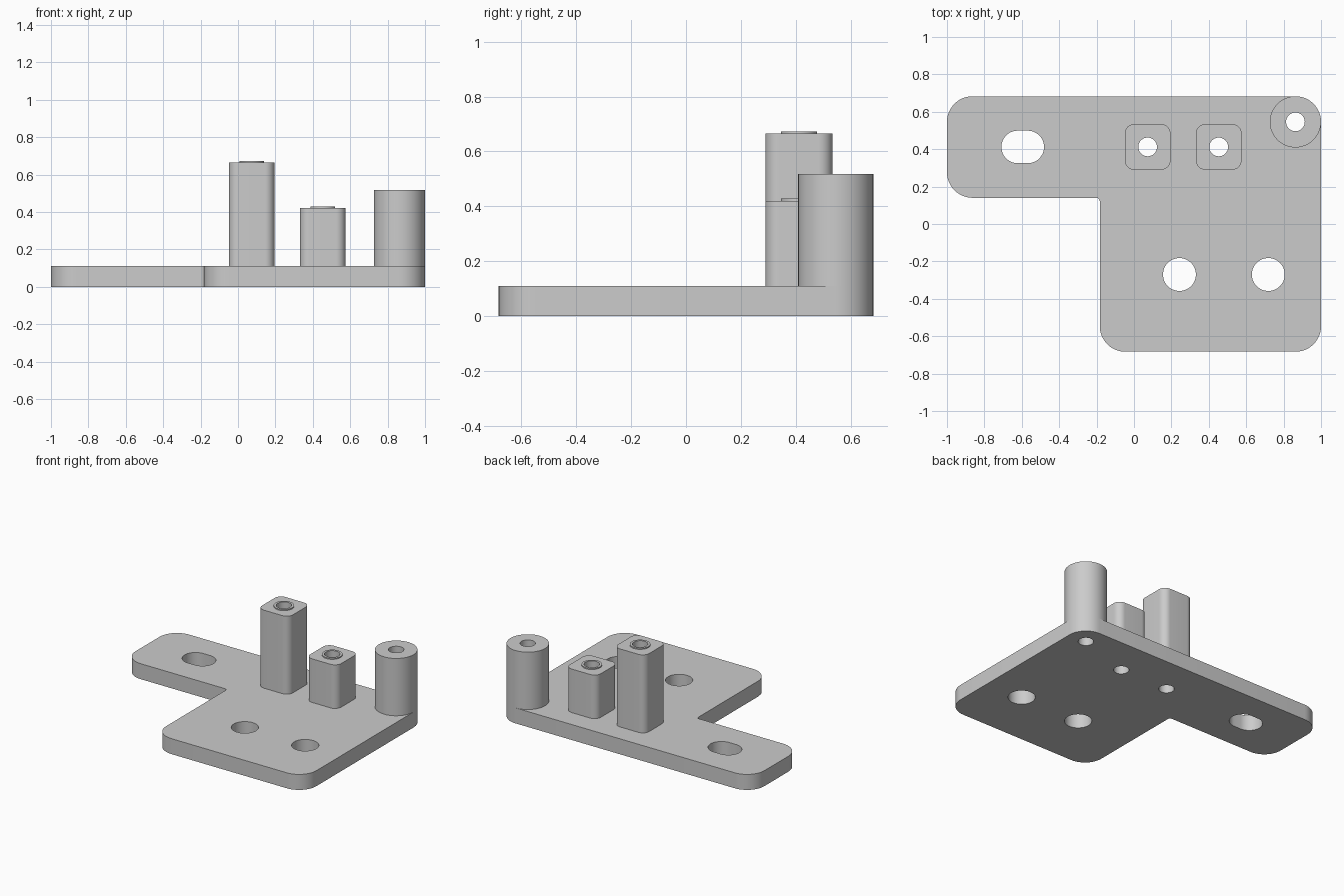
import bpy
import bmesh
import math
from mathutils import Vector

cube = bpy.data.objects.get("Cube")
if cube:
    bpy.data.objects.remove(cube, do_unlink=True)

# One plain grey for the whole bracket
grey = bpy.data.materials.new("plain grey")
grey.use_nodes = True
colour = (0.6, 0.6, 0.6, 1)
grey.diffuse_color = colour
grey.node_tree.nodes["Principled BSDF"].inputs["Base Color"].default_value = colour


def fillet(corners, steps=12):
    """Round the right-angled corners (x, y, radius) of an outline."""
    points = []
    for i, (x, y, r) in enumerate(corners):
        here = Vector((x, y))
        back = (Vector(corners[i - 1][:2]) - here).normalized()
        ahead = (Vector(corners[(i + 1) % len(corners)][:2]) - here).normalized()
        centre = here + (back + ahead) * r
        for k in range(steps + 1):
            t = math.pi / 2 * k / steps
            points.append(centre - (ahead * math.cos(t) + back * math.sin(t)) * r)
    return points


def rounded_box(x, y, half_x, half_y, r):
    return fillet([(x + sx * half_x, y + sy * half_y, r)
                   for sx, sy in ((-1, -1), (1, -1), (1, 1), (-1, 1))])


def circle(x, y, r):
    return rounded_box(x, y, r, r, r)


def prism(name, loops, bottom, top):
    """Extrude an outline with holes into a solid."""
    bm = bmesh.new()
    for loop in loops:
        verts = [bm.verts.new((p.x, p.y, bottom)) for p in loop]
        for i, v in enumerate(verts):
            bm.edges.new((verts[i - 1], v))
    bmesh.ops.remove_doubles(bm, verts=bm.verts[:], dist=0.0005)
    bmesh.ops.triangle_fill(bm, edges=bm.edges[:], use_beauty=True)
    raised = bmesh.ops.extrude_face_region(bm, geom=bm.faces[:], use_keep_orig=True)
    moved = [g for g in raised["geom"] if isinstance(g, bmesh.types.BMVert)]
    bmesh.ops.translate(bm, verts=moved, vec=(0, 0, top - bottom))
    bmesh.ops.recalc_face_normals(bm, faces=bm.faces[:])
    mesh = bpy.data.meshes.new(name)
    bm.to_mesh(mesh)
    bm.free()
    mesh.materials.append(grey)
    obj = bpy.data.objects.new(name, mesh)
    bpy.context.collection.objects.link(obj)
    bpy.ops.object.select_all(action='DESELECT')
    obj.select_set(True)
    bpy.context.view_layer.objects.active = obj
    bpy.ops.object.shade_smooth_by_angle(angle=math.radians(30))


THICK = 0.11
BORE = 0.05
CORNER = 0.137
POST_Y = 0.412
corner_post = (0.863, 0.546)
square_posts = {"tall_post": (0.073, 0.665), "short_post": (0.453, 0.42)}

# L-shaped base plate with slot, mounting holes and post bores
outline = fillet([(-1, 0.14, CORNER), (-0.183, 0.14, 0.02), (-0.183, -0.683, CORNER),
                  (1, -0.683, CORNER), (1, 0.683, CORNER), (-1, 0.683, CORNER)])
slot = rounded_box(-0.595, POST_Y, 0.114, 0.087, 0.087)
holes = [circle(x, -0.27, 0.088) for x in (0.243, 0.718)]
bores = [circle(x, POST_Y, BORE) for x, _ in square_posts.values()]
prism("base_plate", [outline, slot, *holes, *bores, circle(*corner_post, BORE)], 0, THICK)

# Square posts, each with a thin raised collar around its bore
for name, (x, top) in square_posts.items():
    bore = circle(x, POST_Y, BORE)
    prism(name, [rounded_box(x, POST_Y, 0.122, 0.122, 0.05), bore], THICK, top)
    prism(name + "_collar", [circle(x, POST_Y, 0.066), bore], top, top + 0.008)

# Round post on the back corner
prism("round_post", [circle(*corner_post, CORNER), circle(*corner_post, BORE)], THICK, 0.518)
